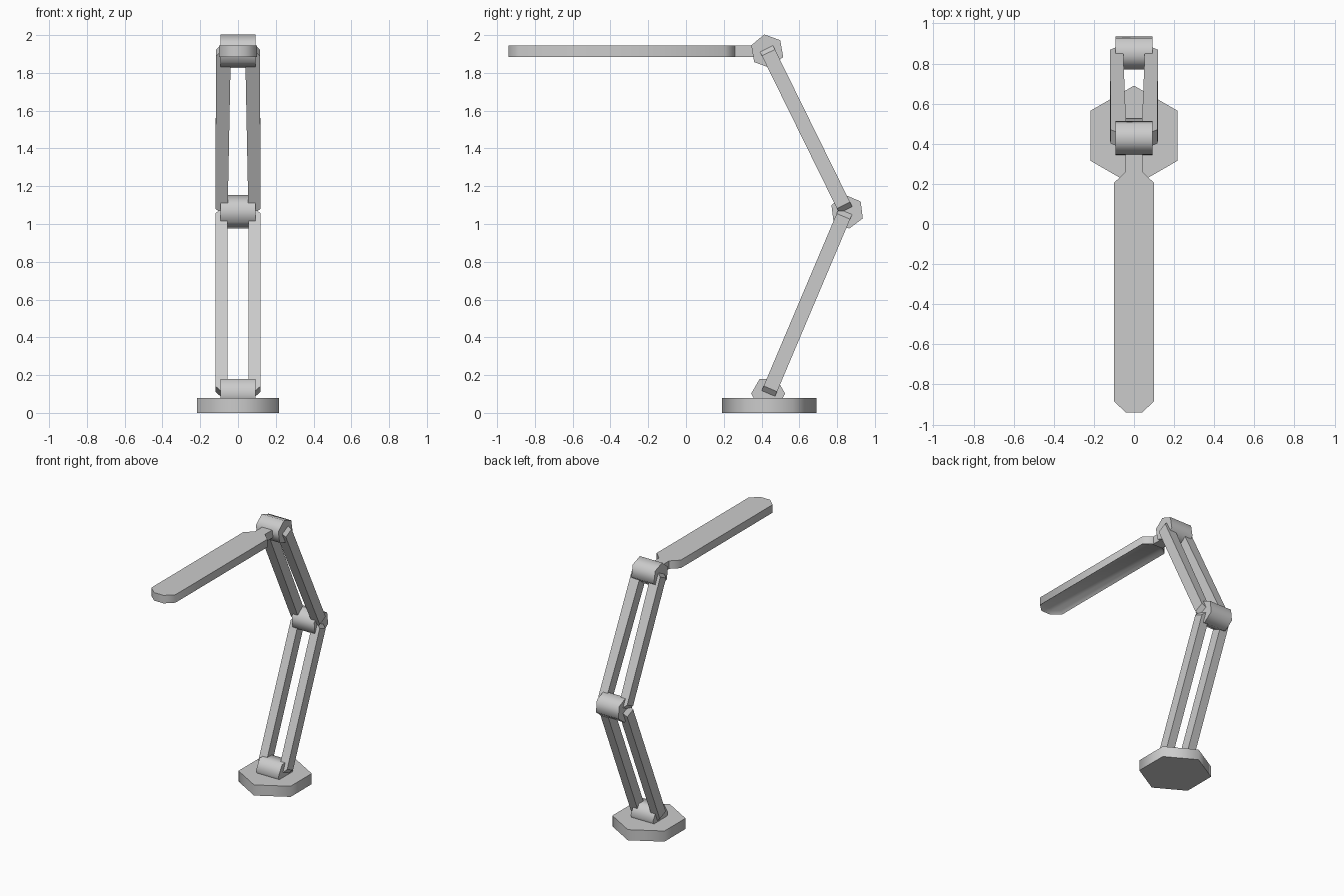
import bpy, bmesh, math
from mathutils import Vector, Matrix

if "Cube" in bpy.data.objects:
    bpy.data.objects.remove(bpy.data.objects["Cube"])


def prism(name, profile, depth, matrix, smooth=65, inset=0):
    """Extrude a local XY profile along +Z by depth, then place it with matrix."""
    bm = bmesh.new()
    face = bm.faces.new([bm.verts.new((x, y, 0)) for x, y in profile])
    out = bmesh.ops.extrude_face_region(bm, geom=[face])
    bmesh.ops.translate(bm, vec=(0, 0, depth),
                        verts=[v for v in out["geom"] if isinstance(v, bmesh.types.BMVert)])
    bmesh.ops.recalc_face_normals(bm, faces=bm.faces)
    if inset:
        bm.faces.ensure_lookup_table()
        under = min(bm.faces, key=lambda f: f.calc_center_median().z)
        bmesh.ops.inset_region(bm, faces=[under], thickness=inset)
        bmesh.ops.translate(bm, vec=(0, 0, 0.02), verts=under.verts)
    bm.transform(matrix)
    bmesh.ops.recalc_face_normals(bm, faces=bm.faces)
    me = bpy.data.meshes.new(name)
    bm.to_mesh(me)
    bm.free()
    ob = bpy.data.objects.new(name, me)
    bpy.context.collection.objects.link(ob)
    if smooth:
        bpy.ops.object.select_all(action='DESELECT')
        ob.select_set(True)
        bpy.context.view_layer.objects.active = ob
        bpy.ops.object.shade_smooth_by_angle(angle=math.radians(smooth))
    return ob


def hexagon(r, start):
    return [(r * math.cos(math.radians(start + 60 * i)),
             r * math.sin(math.radians(start + 60 * i))) for i in range(6)]


def hinge(name, y, z, start):
    # local x -> world y, local y -> world z, local z -> world x
    m = Matrix(((0, 0, 1, -0.093), (1, 0, 0, y), (0, 1, 0, z), (0, 0, 0, 1)))
    prism(name, hexagon(0.09, start), 0.186, m)


def arm(name, a, b, inner, outer, width=0.077, c=0.03):
    """Pair of mirrored bars from a to b (y, z), outer corners chamfered."""
    d = Vector((0, b[0] - a[0], b[1] - a[1]))
    length = d.length
    d.normalize()
    n = Vector((1, 0, 0)).cross(d)
    o = Vector((0, *a)) - n * width / 2
    m = Matrix(((1, d.x, n.x, o.x), (0, d.y, n.y, o.y), (0, d.z, n.z, o.z), (0, 0, 0, 1)))
    (i0, i1), (o0, o1) = inner, outer
    profile = [(i0, 0), (o0 - c, 0), (o0, c), (o1, length - c), (o1 - c, length), (i1, length)]
    bar = prism(name, profile, width, m, smooth=0)
    bar.modifiers.new("pair", 'MIRROR')


# Hexagonal foot
prism("base", hexagon(0.25, 90), 0.08, Matrix.Translation((0, 0.44, 0)))

# Hinge barrels
hinge("base_hinge", 0.435, 0.102, 0)
hinge("elbow_hinge", 0.853, 1.065, 37)
hinge("head_hinge", 0.43, 1.915, 40)

# Paired arm bars
arm("lower_arm", (0.435, 0.10), (0.845, 1.068), (0.055, 0.055), (0.12, 0.12))
arm("upper_arm", (0.847, 1.072), (0.423, 1.934), (0.055, 0.038), (0.12, 0.116))

# Lamp head with recessed light panel underneath
half = [(0.04, -0.94), (0.1, -0.885), (0.1, 0.205), (0.042, 0.26)]
outline = half + [(-x, y) for x, y in reversed(half)]
prism("lamp_head", outline, 0.06, Matrix.Translation((0, 0, 1.885)), inset=0.022)

# Neck joining the head to its hinge
neck = [(-0.042, 0.25), (0.042, 0.25), (0.042, 0.42), (-0.042, 0.42)]
prism("head_neck", neck, 0.06, Matrix.Translation((0, 0, 1.885)))
